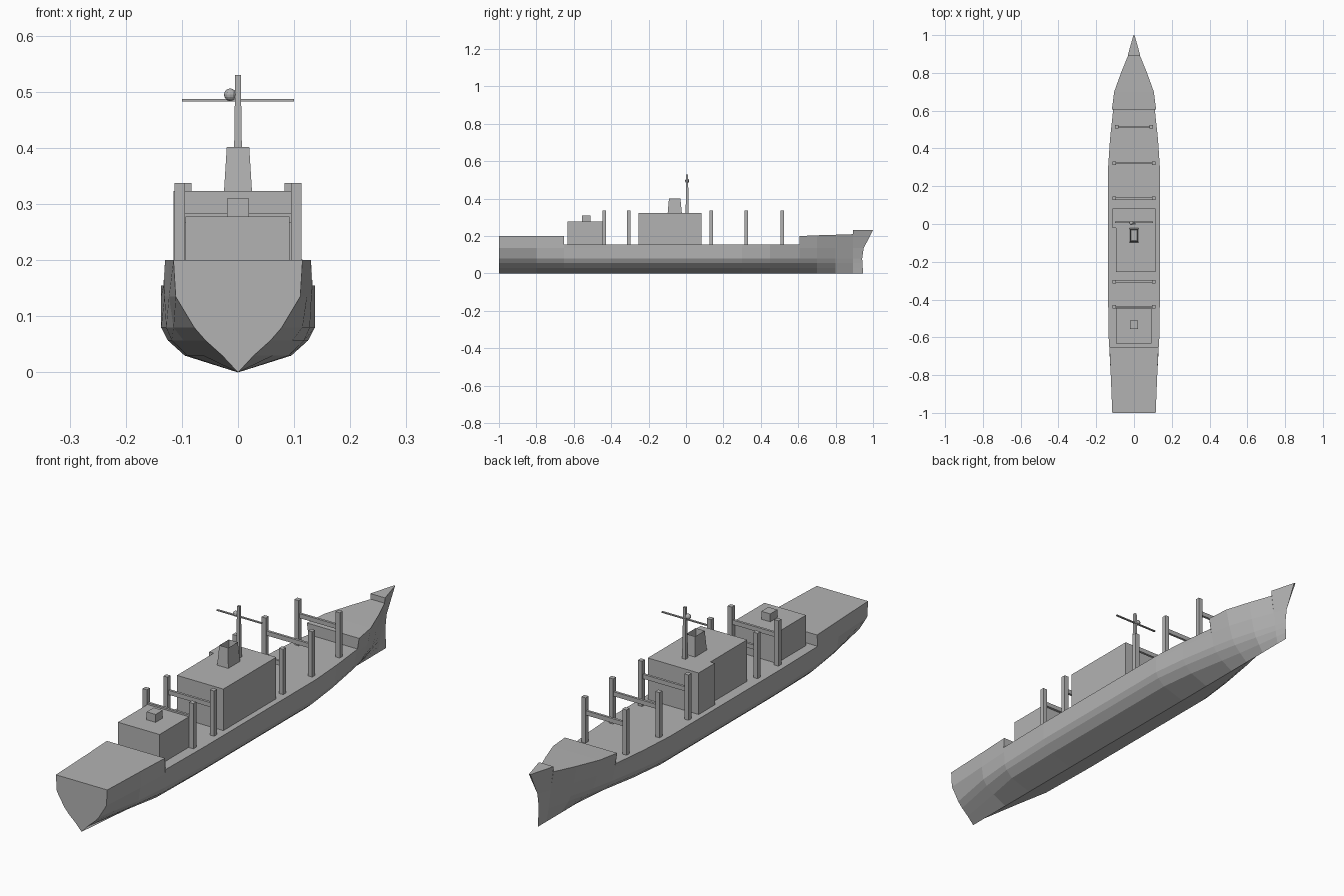
import bpy, bmesh, math

if "Cube" in bpy.data.objects:
    bpy.data.objects.remove(bpy.data.objects["Cube"])

grey = bpy.data.materials.new("ship grey")
grey.diffuse_color = (0.45, 0.45, 0.45, 1)
grey.use_nodes = True
grey.node_tree.nodes["Principled BSDF"].inputs["Base Color"].default_value = grey.diffuse_color


def finish(name, bm):
    bmesh.ops.remove_doubles(bm, verts=bm.verts, dist=1e-5)
    bmesh.ops.dissolve_degenerate(bm, edges=bm.edges, dist=1e-5)
    bmesh.ops.recalc_face_normals(bm, faces=bm.faces)
    me = bpy.data.meshes.new(name)
    bm.to_mesh(me)
    bm.free()
    me.materials.append(grey)
    ob = bpy.data.objects.new(name, me)
    bpy.context.collection.objects.link(ob)
    return ob


def prism(name, pts, z0, z1, top=None):
    """Vertical solid from an outline, with an optional different top outline."""
    bm = bmesh.new()
    a = [bm.verts.new((x, y, z0)) for x, y in pts]
    b = [bm.verts.new((x, y, z1)) for x, y in (top or pts)]
    n = len(a)
    for i in range(n):
        j = (i + 1) % n
        bm.faces.new((a[i], a[j], b[j], b[i]))
    bm.faces.new(a[::-1])
    bm.faces.new(b)
    return finish(name, bm)


def rect(x0, x1, y0, y1):
    return [(x0, y0), (x1, y0), (x1, y1), (x0, y1)]


def box(name, x0, x1, y0, y1, z0, z1):
    return prism(name, rect(x0, x1, y0, y1), z0, z1)


# Hull: stations (y, deck height, half widths at the levels, last one at the deck)
LEVELS = (0.03, 0.057, 0.08, 0.135)
STATIONS = [
    (-1.0, 0.2, (.028, .058, .078, .111, .115)),
    (-0.8, 0.2, (.062, .097, .115, .123, .123)),
    (-0.652, 0.2, (.09, .118, .128, .131, .13)),
    (-0.652, 0.155, (.09, .118, .128, .131, .133)),
    (-0.4, 0.155, (.095, .125, .137, .137, .137)),
    (0.3, 0.155, (.095, .125, .137, .137, .137)),
    (0.45, 0.155, (.078, .107, .12, .125, .127)),
    (0.607, 0.155, (.05, .08, .093, .105, .11)),
    (0.607, 0.2, (.05, .08, .093, .105, .117)),
    (0.7, 0.204, (.034, .06, .073, .09, .105)),
    (0.8, 0.207, (.019, .035, .044, .057, .069)),
    (0.893, 0.21, (.006, .01, .013, .02, .031)),
    (0.893, 0.232, (.006, .01, .013, .02, .033)),
]
bm = bmesh.new()
rings = []
for y, deck, widths in STATIONS:
    side = list(zip(widths, LEVELS + (deck,)))
    pts = [(-x, z) for x, z in side[::-1]] + [(0, 0)] + side
    rings.append([bm.verts.new((x, y, z)) for x, z in pts])
stem = list(zip((.945, .943, .942, .95, 1.0), LEVELS + (0.232,)))
stem = stem[::-1] + [(.945, 0)] + stem
rings.append([bm.verts.new((0.003 * (0 if 0 < i < 10 else (-1 if i == 0 else 1)), y, z))
              for i, (y, z) in enumerate(stem)])
for a, b in zip(rings, rings[1:]):
    for i in range(11):
        j = (i + 1) % 11
        bm.faces.new((a[i], a[j], b[j], b[i]))
bm.faces.new(rings[0])
finish("hull", bm)

# Main deckhouse, stepped in on one side
prism("main_deckhouse", [(-.095, -.255), (.113, -.255), (.113, .083), (-.115, .083),
                         (-.115, -.02), (-.095, -.02)], 0.15, 0.323)

# Aft deckhouse and its top locker
box("aft_deckhouse", -.094, .092, -.633, -.445, 0.15, 0.278)
box("aft_locker", -.02, .02, -.555, -.51, 0.278, 0.31)

# Funnel, open at the top
funnel = prism("funnel", rect(-.025, .025, -.098, -.022), 0.322, 0.402,
               rect(-.02, .02, -.091, -.03))
bm = bmesh.new()
bm.from_mesh(funnel.data)
top = [f for f in bm.faces if f.normal.z > 0.9]
bmesh.ops.inset_region(bm, faces=top, thickness=0.004)
bmesh.ops.translate(bm, vec=(0, 0, -0.03), verts=top[0].verts)
bm.to_mesh(funnel.data)
bm.free()

# Cargo post pairs with crossbars
for n, (y, x) in enumerate([(-.438, .104), (-.305, .104), (.136, .104),
                            (.322, .104), (.515, .092)]):
    for s, label in ((-1, "left"), (1, "right")):
        box(f"cargo_post_{n + 1}_{label}", s * x - .0095, s * x + .0095,
            y - .0095, y + .0095, 0.15, 0.338)
    box(f"crossbar_{n + 1}", -x, x, y - .005, y + .005, 0.266, 0.284)

# Mast with yard and radar ball
prism("mast", rect(-.008, .008, -.002, .014), 0.322, 0.53,
      rect(-.005, .005, .001, .011))
box("yard", -.1, .1, .006, .014, 0.483, 0.487)
bm = bmesh.new()
bmesh.ops.create_uvsphere(bm, u_segments=12, v_segments=8, radius=0.011)
bmesh.ops.translate(bm, vec=(-.014, .006, .495), verts=bm.verts)
finish("radar_ball", bm)
